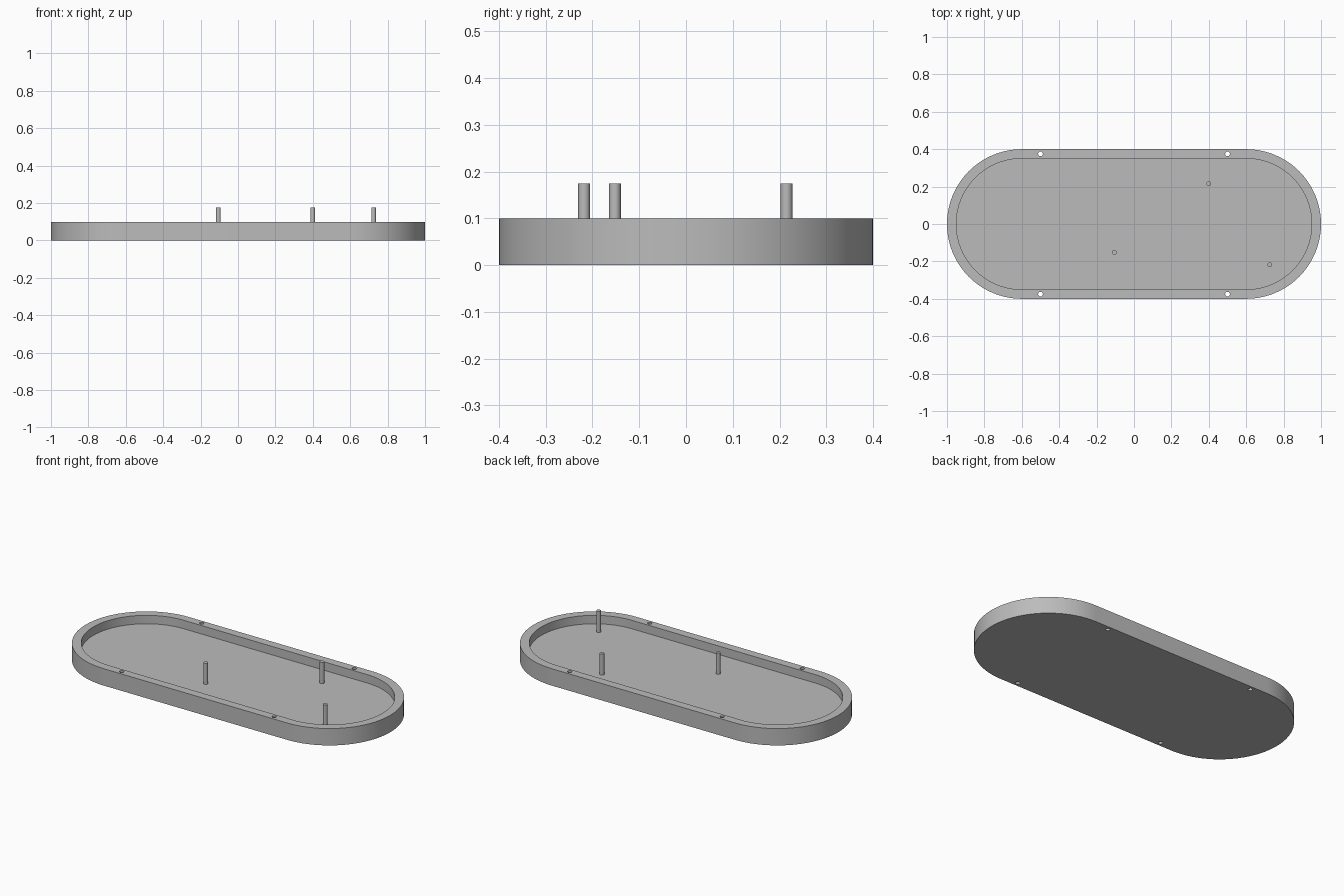
import bpy, bmesh
from math import cos, sin, pi, radians

if "Cube" in bpy.data.objects:
    bpy.data.objects.remove(bpy.data.objects["Cube"])

grey = bpy.data.materials.new("plain grey")
grey.use_nodes = True
grey.diffuse_color = (0.5, 0.5, 0.5, 1)
grey.node_tree.nodes["Principled BSDF"].inputs["Base Color"].default_value = (0.5, 0.5, 0.5, 1)

STRAIGHT = 0.6    # half length of the straight sides
HEIGHT, FLOOR, PIN_TOP = 0.1, 0.05, 0.175


def prism(name, outline, z0, z1):
    """Extrude a closed outline from z0 to z1."""
    bm = bmesh.new()
    face = bm.faces.new([bm.verts.new((x, y, z0)) for x, y in outline])
    top = bmesh.ops.extrude_face_region(bm, geom=[face])["geom"]
    verts = [v for v in top if isinstance(v, bmesh.types.BMVert)]
    bmesh.ops.translate(bm, verts=verts, vec=(0, 0, z1 - z0))
    bmesh.ops.recalc_face_normals(bm, faces=bm.faces)
    mesh = bpy.data.meshes.new(name)
    bm.to_mesh(mesh)
    bm.free()
    mesh.materials.append(grey)
    obj = bpy.data.objects.new(name, mesh)
    bpy.context.collection.objects.link(obj)
    return obj


def stadium(radius, steps=40):
    angles = [-pi / 2 + pi * i / steps for i in range(steps + 1)]
    right = [(STRAIGHT + radius * cos(a), radius * sin(a)) for a in angles]
    return right + [(-x, -y) for x, y in right]


def circle(cx, cy, radius=0.0125, steps=24):
    return [(cx + radius * cos(2 * pi * i / steps), cy + radius * sin(2 * pi * i / steps))
            for i in range(steps)]


def smooth(obj):
    bpy.ops.object.select_all(action="DESELECT")
    obj.select_set(True)
    bpy.context.view_layer.objects.active = obj
    bpy.ops.object.shade_smooth_by_angle(angle=radians(30))


# Tray body with the recess and four through holes in the rim
tray = prism("tray", stadium(0.4), 0, HEIGHT)
cutters = [prism("recess_cutter", stadium(0.35), FLOOR, HEIGHT + 0.1)]
for x in (-0.5, 0.5):
    for y in (-0.375, 0.375):
        cutters.append(prism("hole_cutter", circle(x, y), -0.1, HEIGHT + 0.1))

bpy.context.view_layer.objects.active = tray
for cutter in cutters:
    mod = tray.modifiers.new("cut", "BOOLEAN")
    mod.operation, mod.solver, mod.object = "DIFFERENCE", "EXACT", cutter
    bpy.ops.object.modifier_apply(modifier=mod.name)
    bpy.data.objects.remove(cutter)
smooth(tray)

# Locating pins standing on the floor
pins = {"back_pin": (0.4, 0.215), "middle_pin": (-0.105, -0.152), "front_pin": (0.725, -0.218)}
for name, (x, y) in pins.items():
    smooth(prism(name, circle(x, y), FLOOR, PIN_TOP))
